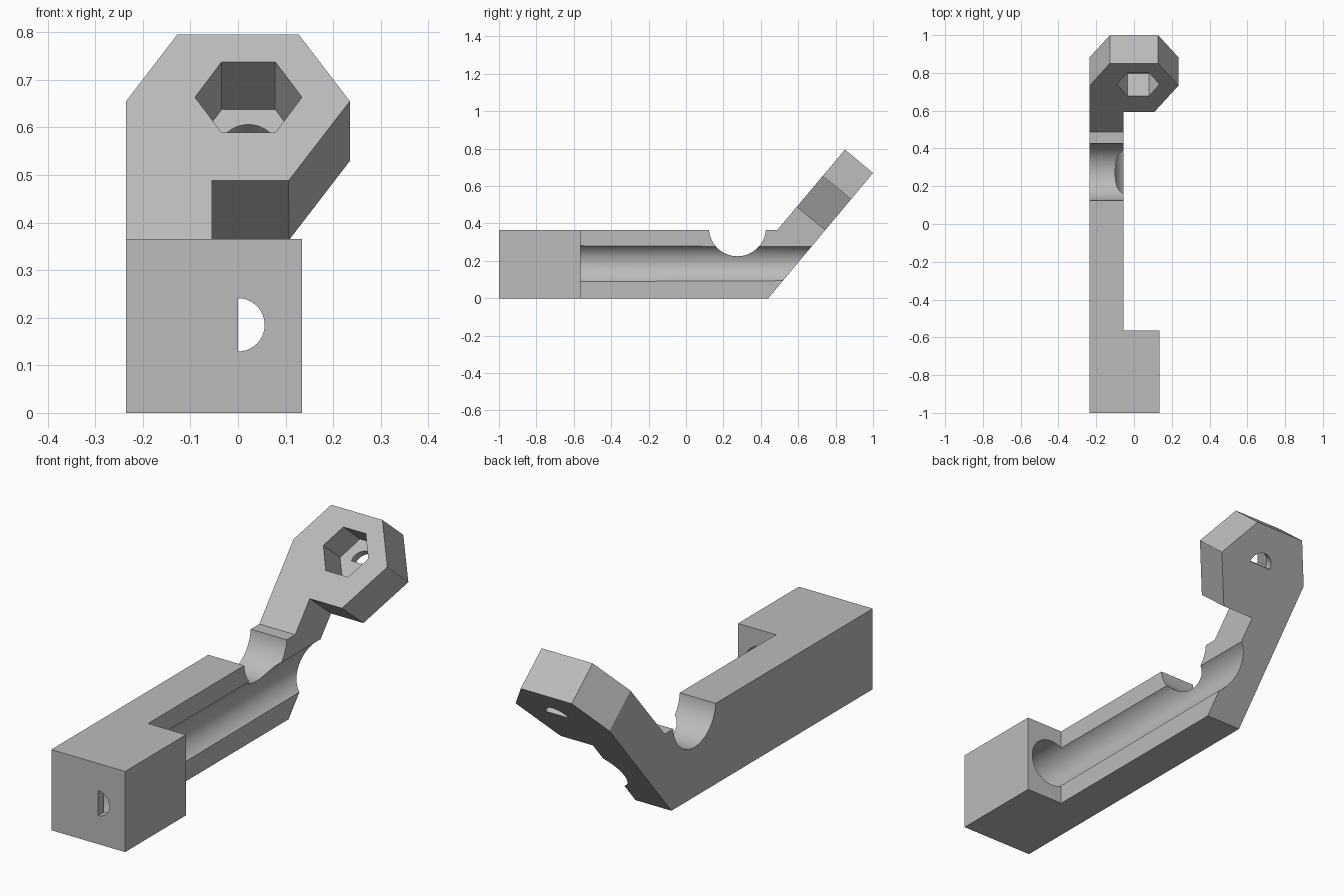
import bpy, bmesh, math
from mathutils import Matrix, Vector

cube = bpy.data.objects.get("Cube")
if cube:
    bpy.data.objects.remove(cube, do_unlink=True)

grey = bpy.data.materials.new("plain_grey")
grey.use_nodes = True
colour = (0.5, 0.5, 0.5, 1)
grey.diffuse_color = colour
grey.node_tree.nodes["Principled BSDF"].inputs["Base Color"].default_value = colour


def frame(origin, x_axis, y_axis):
    """Local frame from an origin and two axes."""
    x, y = Vector(x_axis).normalized(), Vector(y_axis).normalized()
    m = Matrix((x, y, x.cross(y))).transposed().to_4x4()
    return Matrix.Translation(origin) @ m


def arc(radius, sides, turn=math.tau, centre=(0, 0)):
    """Full circle or half circle outline."""
    count = sides if turn == math.tau else sides + 1
    return [(centre[0] + radius * math.cos(turn * i / sides),
             centre[1] + radius * math.sin(turn * i / sides)) for i in range(count)]


def prism(name, outline, low, high, place, taper=1.0):
    """Extrude an outline along the local z of a frame."""
    bm = bmesh.new()
    rings = [[bm.verts.new(place @ Vector((x * k, y * k, z))) for x, y in outline]
             for z, k in ((low, 1.0), (high, taper))]
    bm.faces.new(rings[0])
    bm.faces.new(rings[1])
    n = len(outline)
    for i in range(n):
        j = (i + 1) % n
        bm.faces.new((rings[0][i], rings[0][j], rings[1][j], rings[1][i]))
    bmesh.ops.recalc_face_normals(bm, faces=bm.faces)
    mesh = bpy.data.meshes.new(name)
    bm.to_mesh(mesh)
    bm.free()
    mesh.materials.append(grey)
    obj = bpy.data.objects.new(name, mesh)
    bpy.context.collection.objects.link(obj)
    return obj


side = frame((0, 0, 0), (0, 1, 0), (0, 0, 1))          # outline in y, z
bore = frame((0, 0, 0.185), (0, 0, 1), (1, 0, 0))      # outline in z, x
slope = frame((0, 0.85, 0.795), (1, 0, 0), (0, 0.641, 0.767))  # tilted head

# Bent bar, full width
bracket = prism("bracket", [(-1, 0), (0.44, 0), (1, 0.67), (0.85, 0.795),
                            (0.488, 0.365), (-1, 0.365)], -0.235, 0.235, side)

# Narrow arm between the end block and the head, and the block's side
cutters = [
    prism("arm_cut", [(-0.565, -0.1), (1.046, -0.1), (1.046, 0.115),
                      (0.291, 0.735), (-0.565, 0.735)], -0.055, 0.5, side),
    prism("block_side_cut", [(-1.2, -0.1), (-0.5, -0.1), (-0.5, 0.5), (-1.2, 0.5)],
          0.135, 0.5, side),
]

# Chamfered head corners
for s in (-1, 1):
    cutters.append(prism("top_corner_cut", [(s * 0.069, 0.1), (s * 0.294, -0.283),
                                            (s * 0.294, 0.1)], -0.3, 0.1, slope))
cutters.append(prism("lower_corner_cut", [(0.294, -0.083), (0.048, -0.5),
                                          (0.294, -0.5)], -0.3, 0.1, slope))

# Nut pocket with a half-round hole through its floor
nut = (0.022, -0.172)
cutters.append(prism("nut_pocket", arc(0.1125, 6, centre=nut), -0.156, 0.1, slope))
cutters.append(prism("head_hole", arc(0.056, 32, math.pi, nut), -0.3, -0.1, slope))

# Long bore, half-round hole in the block front, and cross groove
cutters.append(prism("long_bore", arc(0.112, 64), -0.96, 0.9, bore, 0.94))
cutters.append(prism("block_hole", arc(0.056, 32, math.pi), -1.1, -0.9, bore))
cutters.append(prism("cross_groove", arc(0.1525, 64, centre=(0.275, 0.377)),
                     -0.4, 0.1, side))

bpy.context.view_layer.objects.active = bracket
for cutter in cutters:
    mod = bracket.modifiers.new(cutter.name, "BOOLEAN")
    mod.operation = "DIFFERENCE"
    mod.solver = "EXACT"
    mod.object = cutter
    bpy.ops.object.modifier_apply(modifier=mod.name)
    bpy.data.objects.remove(cutter, do_unlink=True)

bpy.ops.object.select_all(action="DESELECT")
bracket.select_set(True)
bpy.ops.object.shade_smooth_by_angle(angle=math.radians(30))
